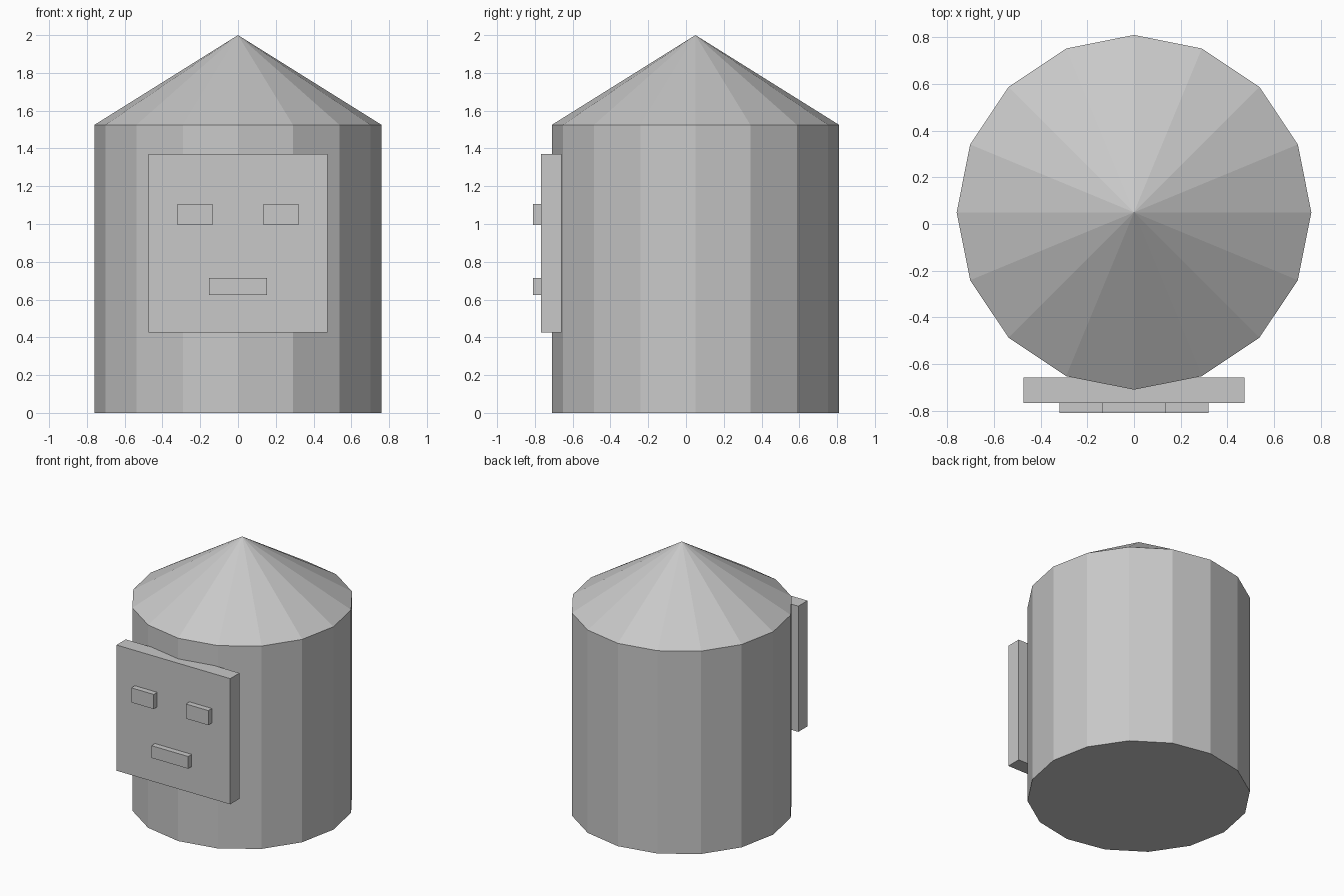
import bpy
from math import pi

if "Cube" in bpy.data.objects:
    bpy.data.objects.remove(bpy.data.objects["Cube"])

SIDES, RADIUS, CY = 16, 0.76, 0.05
EAVES, TOP = 1.525, 2.0

grey = bpy.data.materials.new("plain grey")
grey.diffuse_color = (0.58, 0.58, 0.58, 1)
grey.use_nodes = True
grey.node_tree.nodes["Principled BSDF"].inputs["Base Color"].default_value = grey.diffuse_color


def finish(name):
    ob = bpy.context.object
    ob.name = name
    ob.data.materials.clear()
    ob.data.materials.append(grey)
    return ob


def box(name, x, y, z):
    """Box from (min, max) pairs along each axis."""
    bpy.ops.mesh.primitive_cube_add(
        size=1, location=[(a + b) / 2 for a, b in (x, y, z)])
    ob = finish(name)
    ob.scale = [b - a for a, b in (x, y, z)]
    bpy.ops.object.transform_apply(location=False, rotation=False, scale=True)
    return ob


# Round body, open at the top where the roof closes it
bpy.ops.mesh.primitive_cylinder_add(vertices=SIDES, radius=RADIUS, depth=EAVES,
                                    location=(0, CY, EAVES / 2))
finish("body")

# Pointed roof
bpy.ops.mesh.primitive_cone_add(vertices=SIDES, radius1=RADIUS, radius2=0,
                                depth=TOP - EAVES,
                                location=(0, CY, (EAVES + TOP) / 2))
finish("roof")

# Face plate with raised eyes and mouth
box("face_plate", (-0.473, 0.473), (-0.768, -0.658), (0.425, 1.37))
for side, name in ((-1, "left_eye"), (1, "right_eye")):
    cx = side * 0.227
    box(name, (cx - 0.093, cx + 0.093), (-0.81, -0.768), (0.995, 1.105))
box("mouth", (-0.153, 0.153), (-0.81, -0.768), (0.623, 0.715))
